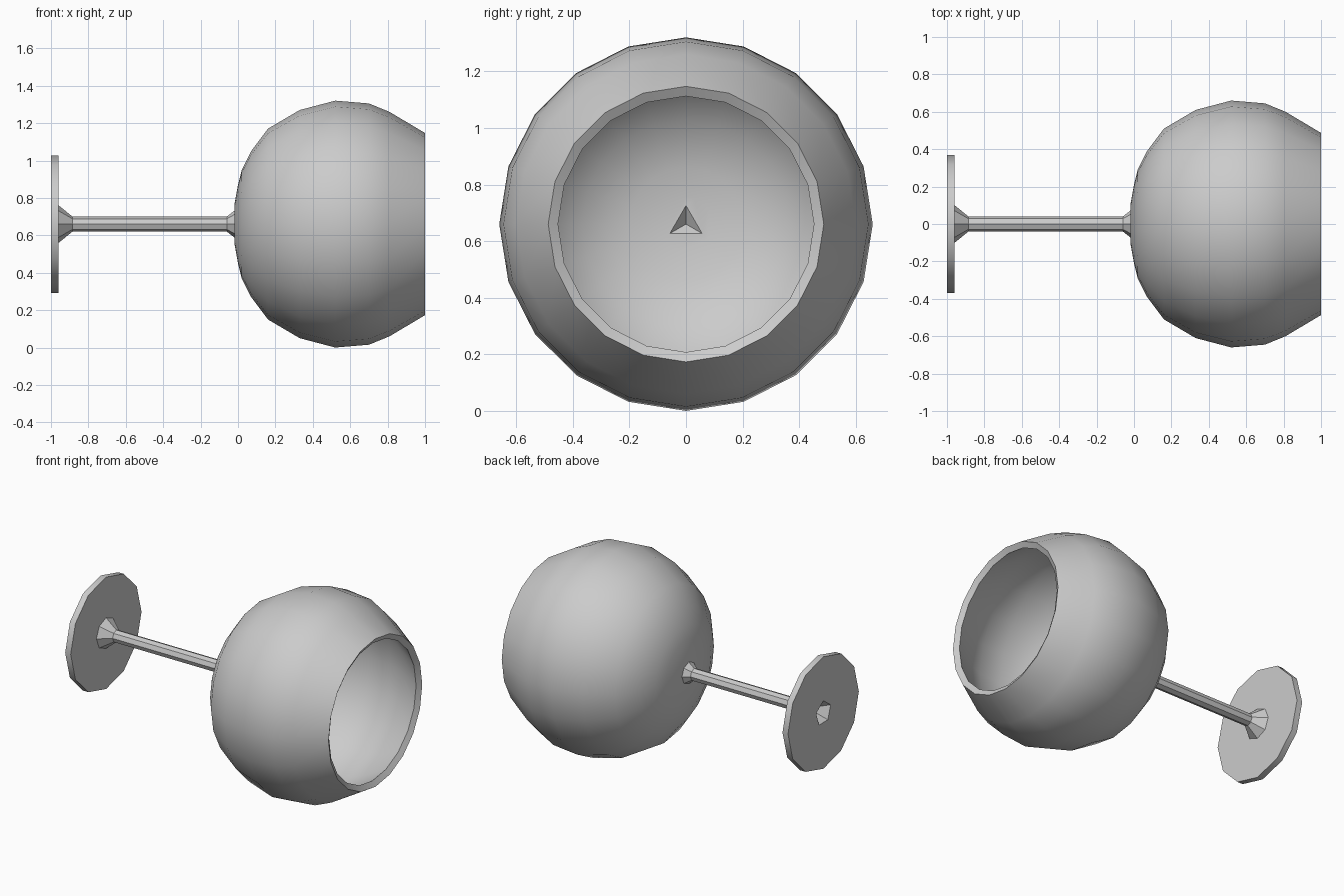
import bpy, bmesh
from math import sin, cos, tau

AXIS_Z = 0.66

if "Cube" in bpy.data.objects:
    bpy.data.objects.remove(bpy.data.objects["Cube"])

glass = bpy.data.materials.new("grey_glass")
glass.use_nodes = True
GREY = (0.6, 0.6, 0.6, 1)
glass.diffuse_color = GREY
glass.node_tree.nodes["Principled BSDF"].inputs["Base Color"].default_value = GREY


def lathe(name, profile, sides, close_end):
    """Revolve (x, radius) points about the horizontal axis; first vertex on top."""
    bm = bmesh.new()
    rings = [[bm.verts.new((x, r * sin(tau * i / sides), AXIS_Z + r * cos(tau * i / sides)))
              for i in range(sides)] for x, r in profile]
    for a, b in zip(rings, rings[1:]):
        for i in range(sides):
            j = (i + 1) % sides
            bm.faces.new((a[i], a[j], b[j], b[i]))
    bm.faces.new(rings[0])
    if close_end:
        bm.faces.new(rings[-1])
    bmesh.ops.recalc_face_normals(bm, faces=bm.faces)
    mesh = bpy.data.meshes.new(name)
    bm.to_mesh(mesh)
    bm.free()
    mesh.materials.append(glass)
    obj = bpy.data.objects.new(name, mesh)
    bpy.context.collection.objects.link(obj)
    return obj


def finish(obj, cutter=None, wall=0):
    """Thicken, cut the pit, apply and shade."""
    bpy.ops.object.select_all(action="DESELECT")
    bpy.context.view_layer.objects.active = obj
    obj.select_set(True)
    if wall:
        mod = obj.modifiers.new("wall", "SOLIDIFY")
        mod.thickness = wall
        mod.offset = -1
        mod.use_even_offset = True
        bpy.ops.object.modifier_apply(modifier="wall")
    if cutter:
        mod = obj.modifiers.new("pit", "BOOLEAN")
        mod.operation = "DIFFERENCE"
        mod.solver = "EXACT"
        mod.object = cutter
        bpy.ops.object.modifier_apply(modifier="pit")
    bpy.ops.object.shade_smooth_by_angle(angle=0.6)


# Pit cutters: a three-sided one in the bowl floor, a five-sided one under the foot
bowl_pit = lathe("bowl_pit_cutter", [(-0.015, 0.001), (0.06, 0.14)], 3, True)
foot_pit = lathe("foot_pit_cutter", [(-1.03, 0.10), (-0.93, 0.03)], 5, True)

# Round bowl with an open mouth
bowl = lathe("bowl", [(-0.02, 0.1), (0.0, 0.21), (0.02, 0.29), (0.07, 0.39), (0.16, 0.51),
                      (0.33, 0.61), (0.52, 0.66), (0.7, 0.645), (0.81, 0.6), (1.0, 0.487)],
             20, False)
finish(bowl, bowl_pit, 0.04)

# Thin stem flaring at both ends
stem = lathe("stem", [(-0.965, 0.105), (-0.885, 0.04), (-0.06, 0.04), (-0.015, 0.075)], 8, True)
finish(stem, foot_pit)

# Flat disc foot
foot = lathe("foot", [(-1.0, 0.368), (-0.96, 0.368)], 12, True)
finish(foot, foot_pit)

for cutter in (bowl_pit, foot_pit):
    bpy.data.objects.remove(cutter)
